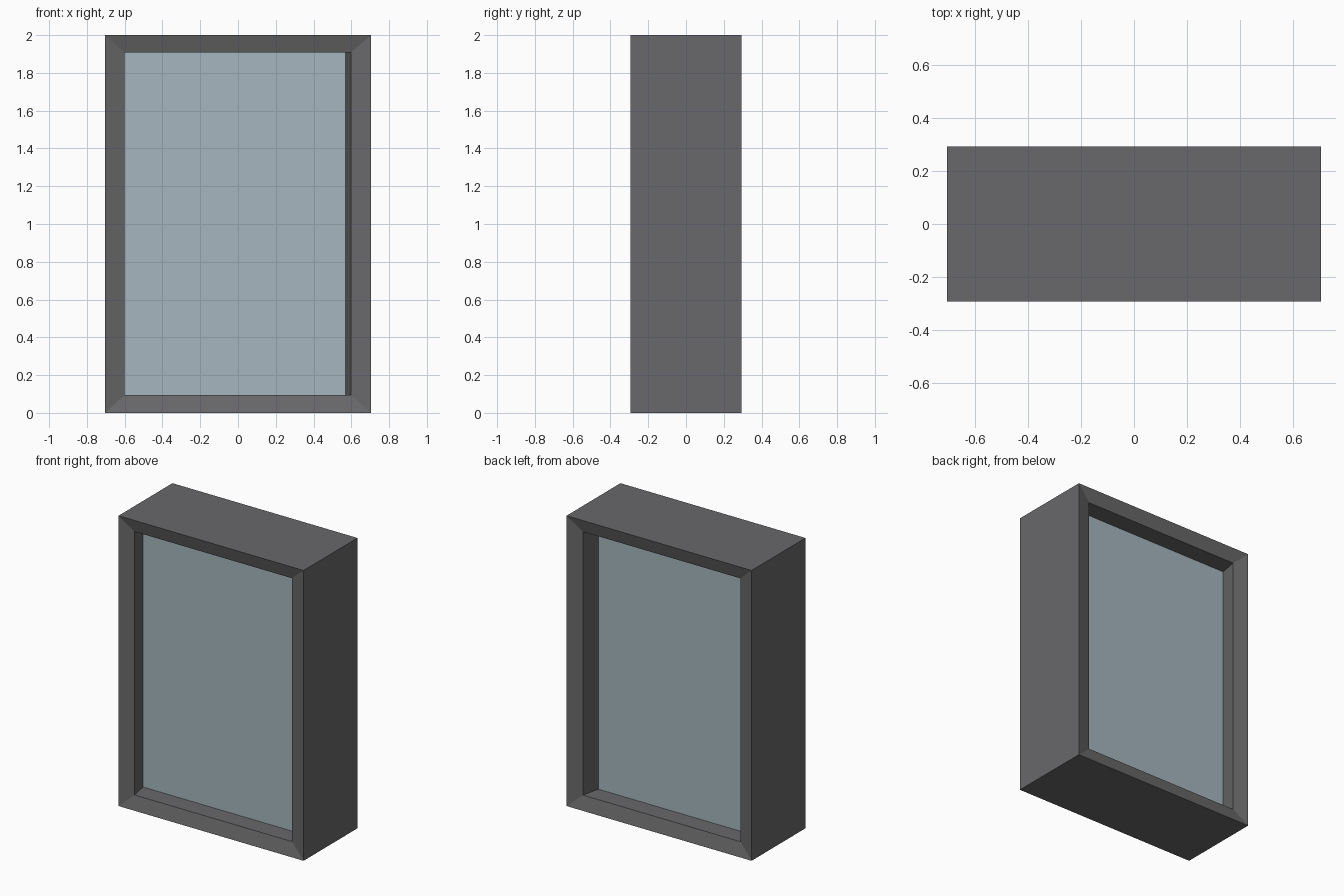
import bpy, bmesh

if "Cube" in bpy.data.objects:
    bpy.data.objects.remove(bpy.data.objects["Cube"])


def material(name, rgb):
    m = bpy.data.materials.new(name)
    m.diffuse_color = (*rgb, 1)
    m.use_nodes = True
    m.node_tree.nodes["Principled BSDF"].inputs["Base Color"].default_value = m.diffuse_color
    return m


def rect_loop(bm, x0, x1, y, z0, z1):
    return [bm.verts.new(p) for p in ((x0, y, z0), (x1, y, z0), (x1, y, z1), (x0, y, z1))]


def finish(bm, name, mat):
    bmesh.ops.recalc_face_normals(bm, faces=bm.faces)
    me = bpy.data.meshes.new(name)
    bm.to_mesh(me)
    bm.free()
    me.materials.append(mat)
    bpy.context.collection.objects.link(bpy.data.objects.new(name, me))


def bridge(bm, a, b):
    for i in range(4):
        j = (i + 1) % 4
        bm.faces.new((a[i], a[j], b[j], b[i]))


# rectangles (x0, x1, y, z0, z1) swept round the frame section
outer = (-0.705, 0.705)
inner = (-0.602, 0.598)
pane = (-0.625, 0.57)      # the panes sit slightly off centre
Z0, Z1 = 0.094, 1.908
section = [
    (*outer, -0.293, 0, 2), (*inner, -0.267, Z0, Z1), (*pane, -0.14, Z0, Z1),
    (*pane, 0.14, Z0, Z1), (*inner, 0.267, Z0, Z1), (*outer, 0.293, 0, 2),
]

# frame with sloping mitred faces and slanted reveals
bm = bmesh.new()
loops = [rect_loop(bm, *s) for s in section]
for k in range(len(loops)):
    bridge(bm, loops[k], loops[(k + 1) % len(loops)])
finish(bm, "window_frame", material("dark_grey", (0.14, 0.14, 0.145)))

# thick glass filling the opening
bm = bmesh.new()
front, back = (rect_loop(bm, *s) for s in section[2:4])
bridge(bm, front, back)
bm.faces.new(front)
bm.faces.new(back)
finish(bm, "glass", material("pale_blue_glass", (0.38, 0.47, 0.52)))
